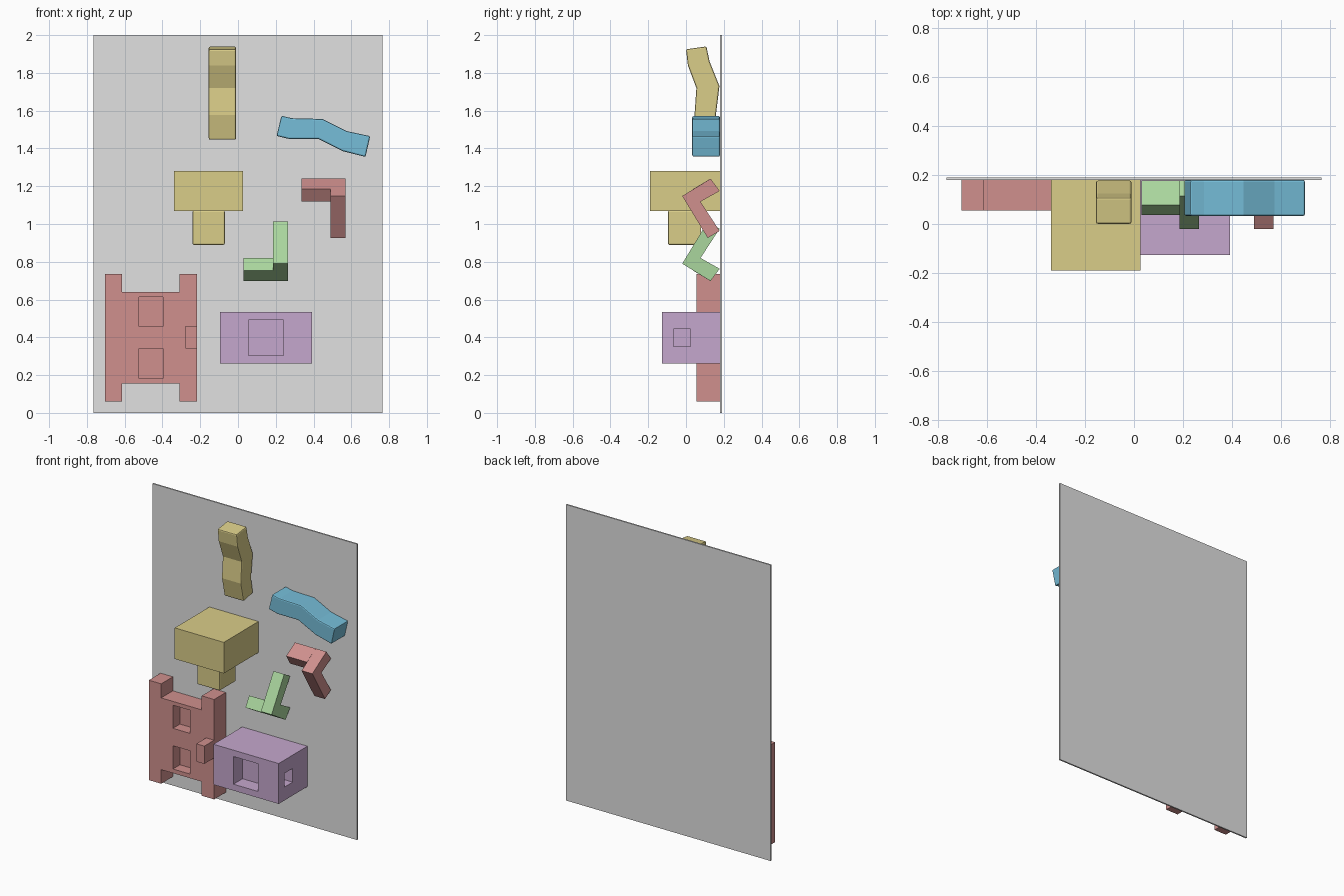
import bpy, bmesh
from mathutils import Vector

if "Cube" in bpy.data.objects:
    bpy.data.objects.remove(bpy.data.objects["Cube"])


def material(name, rgb):
    m = bpy.data.materials.new(name)
    m.diffuse_color = (*rgb, 1)
    m.use_nodes = True
    m.node_tree.nodes["Principled BSDF"].inputs["Base Color"].default_value = m.diffuse_color
    return m


GREY = material("panel grey", (0.75, 0.75, 0.75))
YELLOW = material("mustard yellow", (0.70, 0.61, 0.25))
RED = material("dusty red", (0.63, 0.28, 0.27))
PURPLE = material("soft purple", (0.56, 0.39, 0.61))
BLUE = material("sky blue", (0.18, 0.51, 0.69))
GREEN = material("leaf green", (0.40, 0.67, 0.34))


def finish(name, bm, mat, bevel=0):
    bmesh.ops.recalc_face_normals(bm, faces=bm.faces)
    me = bpy.data.meshes.new(name)
    bm.to_mesh(me)
    bm.free()
    me.materials.append(mat)
    ob = bpy.data.objects.new(name, me)
    bpy.context.collection.objects.link(ob)
    if bevel:
        mod = ob.modifiers.new("soft edges", "BEVEL")
        mod.width, mod.segments = bevel, 2
        mod.limit_method, mod.angle_limit = "ANGLE", 0.9
    return ob


def prism(name, mat, profile, axis, lo, hi, bevel=0):
    """Extrude a profile along x (profile is y,z) or y (profile is x,z)."""
    bm = bmesh.new()
    if axis == "x":
        pts, step = [(lo, a, b) for a, b in profile], Vector((hi - lo, 0, 0))
    else:
        pts, step = [(a, lo, b) for a, b in profile], Vector((0, hi - lo, 0))
    face = bm.faces.new([bm.verts.new(p) for p in pts])
    ext = bmesh.ops.extrude_face_region(bm, geom=[face])["geom"]
    bmesh.ops.translate(bm, vec=step, verts=[v for v in ext if isinstance(v, bmesh.types.BMVert)])
    return finish(name, bm, mat, bevel)


def box(name, mat, x, y, z, bevel=0):
    return prism(name, mat, [(x[0], z[0]), (x[1], z[0]), (x[1], z[1]), (x[0], z[1])],
                 "y", y[0], y[1], bevel)


def cut(target, x, y, z):
    """Recess a box-shaped pocket."""
    cutter = box(target.name + "_cutter", target.data.materials[0], x, y, z)
    cutter.hide_render = True
    cutter.hide_set(True)
    mod = target.modifiers.new("pocket", "BOOLEAN")
    mod.operation, mod.object, mod.solver = "DIFFERENCE", cutter, "EXACT"


BACK = 0.18  # front surface of the panel

# Backing panel
box("back_panel", GREY, (-0.765, 0.765), (BACK, 0.19), (0, 2))

# Bent bars
prism("upright_bent_bar", YELLOW,
      [(0.075, 1.445), (0.045, 1.577), (0.055, 1.72), (0.01, 1.84), (0.0, 1.925),
       (0.108, 1.94), (0.125, 1.86), (0.177, 1.73), (0.158, 1.575), (0.178, 1.465)],
      "x", -0.155, -0.01, 0.008)
prism("sideways_bent_bar", BLUE,
      [(0.204, 1.466), (0.272, 1.45), (0.426, 1.45), (0.553, 1.386), (0.675, 1.355),
       (0.70, 1.465), (0.574, 1.492), (0.447, 1.556), (0.285, 1.56), (0.23, 1.573)],
      "y", 0.033, BACK, 0.008)

# Large block with a short neck below
box("head_block", YELLOW, (-0.34, 0.027), (-0.19, BACK), (1.07, 1.28))
box("neck_block", YELLOW, (-0.24, -0.07), (-0.095, 0.08), (0.89, 1.07), 0.006)

# Tilted corner brackets: an angled elbow and a side arm, second one upside down
ELBOW = [(0.13, 1.24), (0.178, 1.175), (0.077, 1.118), (0.178, 0.963), (0.115, 0.926), (-0.02, 1.148)]
ARM = [(0.13, 1.24), (0.178, 1.175), (0.077, 1.118), (0.036, 1.184)]
for name, mat, dx, flip in (("upper", RED, 0, False), ("lower", GREEN, -0.305, True)):
    def place(pts):
        return [(y, 1.938 - z if flip else z) for y, z in pts]
    prism(name + "_bracket_elbow", mat, place(ELBOW), "x", 0.49 + dx, 0.57 + dx)
    prism(name + "_bracket_arm", mat, place(ARM), "x", 0.335 + dx, 0.49 + dx)

# Frame plate with four corner legs, two pockets and a knob
plate = prism("frame_plate", RED,
              [(-0.705, 0.06), (-0.613, 0.06), (-0.613, 0.155), (-0.31, 0.155), (-0.31, 0.06), (-0.217, 0.06),
               (-0.217, 0.735), (-0.31, 0.735), (-0.31, 0.64), (-0.613, 0.64), (-0.613, 0.735), (-0.705, 0.735)],
              "y", 0.055, BACK)
for z in ((0.183, 0.34), (0.458, 0.614)):
    cut(plate, (-0.525, -0.397), (0.0, 0.13), z)
box("plate_knob", RED, (-0.277, -0.217), (-0.05, 0.055), (0.34, 0.46))

# Hollowed block with a front pocket and a side pocket
hollow = box("hollow_block", PURPLE, (-0.095, 0.393), (-0.127, BACK), (0.262, 0.535))
cut(hollow, (0.055, 0.24), (-0.2, -0.03), (0.305, 0.492))
cut(hollow, (0.30, 0.45), (-0.065, 0.023), (0.352, 0.445))
